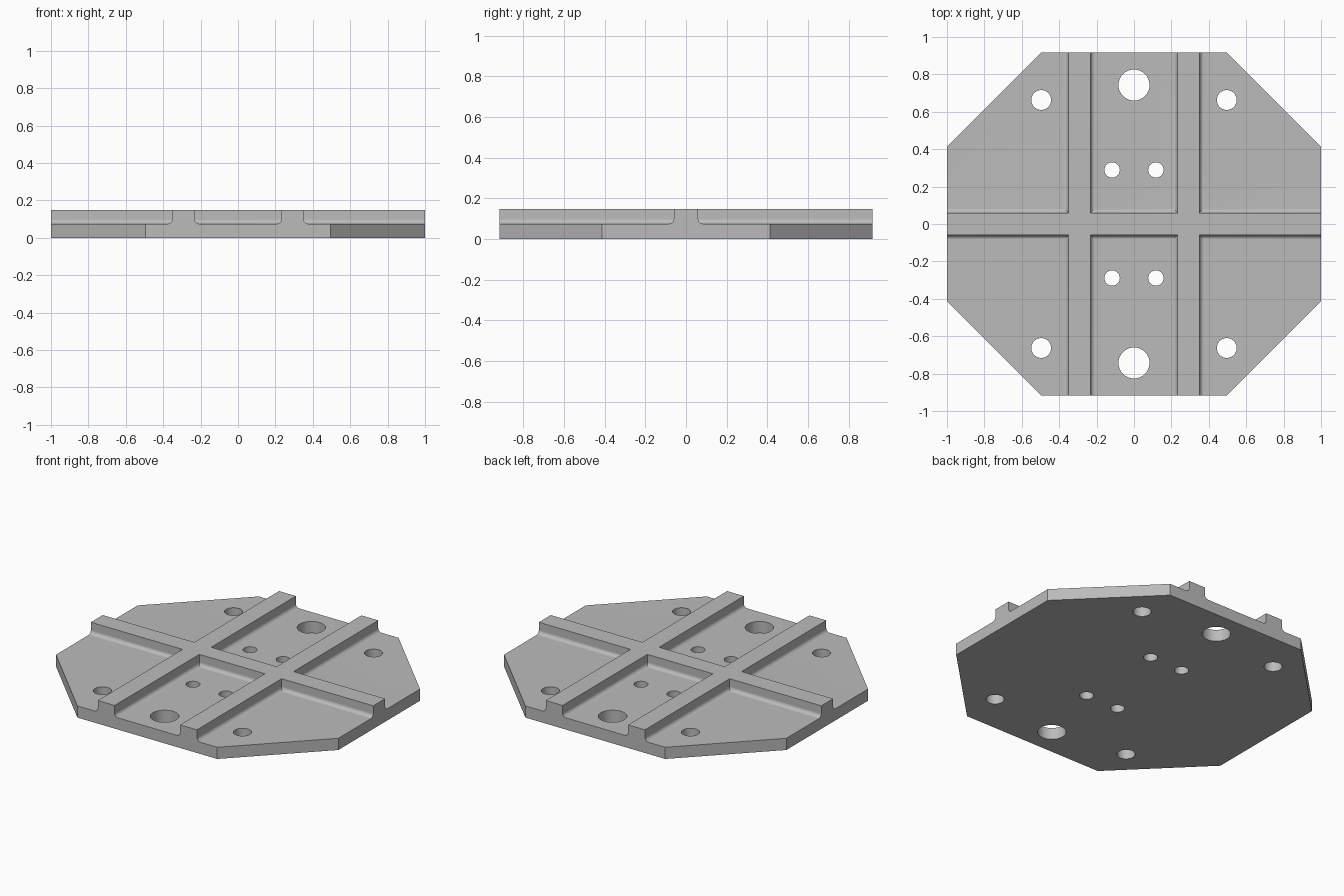
import bpy, bmesh, math
from mathutils import Matrix

HX, HY = 1.0, 0.917            # half sizes of the plate
CX, CY = 0.495, 0.413          # where the corner chamfers start
FLOOR, TOP = 0.075, 0.148      # pocket floor and rib top
RIB_IN, RIB_OUT, RIB_Y = 0.232, 0.351, 0.06
FILLET = 0.024

if "Cube" in bpy.data.objects:
    bpy.data.objects.remove(bpy.data.objects["Cube"])

grey = bpy.data.materials.new("plain grey")
grey.use_nodes = True
colour = (0.5, 0.5, 0.5, 1)
grey.diffuse_color = colour
grey.node_tree.nodes["Principled BSDF"].inputs["Base Color"].default_value = colour


def make_object(name, bm):
    bmesh.ops.recalc_face_normals(bm, faces=bm.faces)
    mesh = bpy.data.meshes.new(name)
    bm.to_mesh(mesh)
    bm.free()
    mesh.materials.append(grey)
    obj = bpy.data.objects.new(name, mesh)
    bpy.context.collection.objects.link(obj)
    return obj


def add_pocket(bm, x0, x1, y0, y1):
    """Box cutter with rounded bottom edges."""
    box = bmesh.new()
    bmesh.ops.create_cube(box, size=1)
    for v in box.verts:
        v.co.x = x1 if v.co.x > 0 else x0
        v.co.y = y1 if v.co.y > 0 else y0
        v.co.z = TOP + 0.2 if v.co.z > 0 else FLOOR
    bottom = [e for e in box.edges if all(v.co.z < TOP for v in e.verts)]
    bmesh.ops.bevel(box, geom=bottom, offset=FILLET, segments=6,
                    profile=0.5, affect='EDGES')
    temp = bpy.data.meshes.new("temp")
    box.to_mesh(temp)
    box.free()
    bm.from_mesh(temp)
    bpy.data.meshes.remove(temp)


def add_hole(bm, x, y, radius):
    bmesh.ops.create_cone(bm, cap_ends=True, segments=48, radius1=radius,
                          radius2=radius, depth=1,
                          matrix=Matrix.Translation((x, y, 0)))


def cut(obj, cutter):
    cutter.hide_render = True
    mod = obj.modifiers.new("cut", 'BOOLEAN')
    mod.operation = 'DIFFERENCE'
    mod.solver = 'EXACT'
    mod.object = cutter
    bpy.ops.object.modifier_apply(modifier=mod.name)
    bpy.data.objects.remove(cutter)


# Octagonal blank, full height
bm = bmesh.new()
outline = [(CX, -HY), (HX, -CY), (HX, CY), (CX, HY),
           (-CX, HY), (-HX, CY), (-HX, -CY), (-CX, -HY)]
base = bm.faces.new([bm.verts.new((x, y, 0)) for x, y in outline])
extruded = bmesh.ops.extrude_face_region(bm, geom=[base])["geom"]
bmesh.ops.translate(bm, vec=(0, 0, TOP),
                    verts=[g for g in extruded if isinstance(g, bmesh.types.BMVert)])
plate = make_object("ribbed_plate", bm)
bpy.ops.object.select_all(action='DESELECT')
bpy.context.view_layer.objects.active = plate
plate.select_set(True)

# Six pockets that leave the crossing ribs standing
bm = bmesh.new()
for x0, x1 in ((-1.3, -RIB_OUT), (-RIB_IN, RIB_IN), (RIB_OUT, 1.3)):
    add_pocket(bm, x0, x1, RIB_Y, 1.3)
    add_pocket(bm, x0, x1, -1.3, -RIB_Y)
cut(plate, make_object("pocket_cutter", bm))

# Through holes
bm = bmesh.new()
for sy in (-1, 1):
    add_hole(bm, 0, sy * 0.743, 0.083)
    for sx in (-1, 1):
        add_hole(bm, sx * 0.496, sy * 0.663, 0.053)
        add_hole(bm, sx * 0.117, sy * 0.289, 0.041)
cut(plate, make_object("hole_cutter", bm))

# Smooth fillets and hole walls, crisp flats
bpy.ops.object.shade_smooth_by_angle(angle=math.radians(30))
weighted = plate.modifiers.new("flat faces", 'WEIGHTED_NORMAL')
weighted.keep_sharp = True
